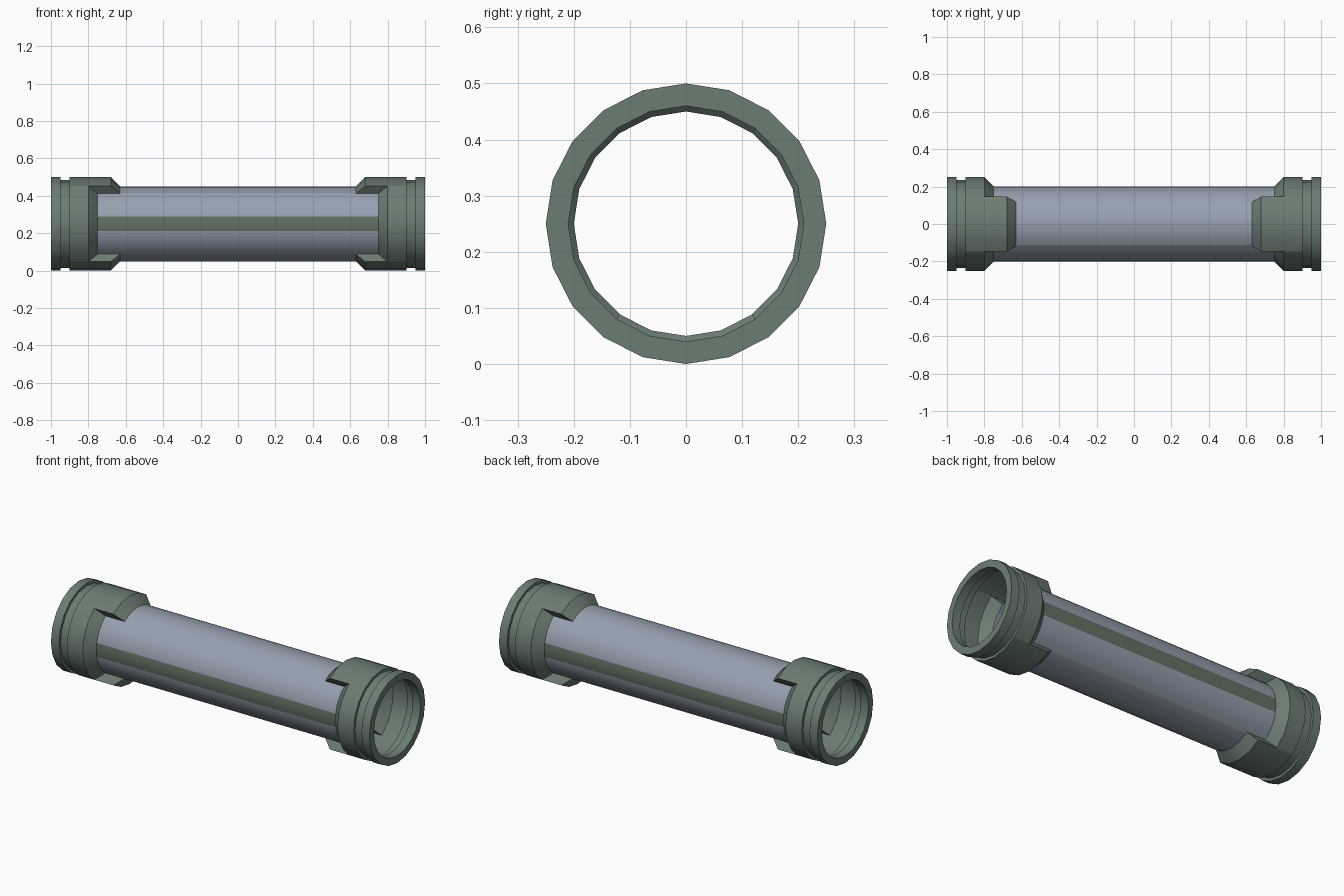
import bpy, bmesh, math

if "Cube" in bpy.data.objects:
    bpy.data.objects.remove(bpy.data.objects["Cube"])

def material(name, rgb):
    m = bpy.data.materials.new(name)
    m.diffuse_color = (*rgb, 1)
    m.use_nodes = True
    m.node_tree.nodes["Principled BSDF"].inputs["Base Color"].default_value = m.diffuse_color
    return m

GREEN = material("grey_green", (0.147, 0.205, 0.171))
STEEL = material("blue_grey", (0.305, 0.352, 0.429))
STRIPE = material("dark_green", (0.120, 0.165, 0.125))
CZ = 0.25  # height of the tube axis

def point(x, r, a):
    return (x, r * math.cos(a), CZ + r * math.sin(a))

def finish(bm, name, mats):
    bmesh.ops.remove_doubles(bm, verts=bm.verts, dist=0.0001)
    bmesh.ops.recalc_face_normals(bm, faces=bm.faces)
    me = bpy.data.meshes.new(name)
    bm.to_mesh(me)
    bm.free()
    for m in mats:
        me.materials.append(m)
    ob = bpy.data.objects.new(name, me)
    bpy.context.collection.objects.link(ob)
    bpy.ops.object.select_all(action='DESELECT')
    bpy.context.view_layer.objects.active = ob
    ob.select_set(True)
    bpy.ops.object.shade_smooth_by_angle(angle=math.radians(30))
    return ob

def add_face(bm, pts):
    return bm.faces.new([bm.verts.new(p) for p in pts])

# End collars: hollow shell with inner lip, groove, bevelled edge and two tabs
SIDES = 20
SIDE_END, TAB_END = 0.75, 0.63

def collar(name, s):
    bm = bmesh.new()
    step = math.tau / SIDES
    for i in range(SIDES):
        a, b = i * step, (i + 1) * step
        end = TAB_END if i % 10 in (3, 4, 5, 6) else SIDE_END
        prof = [(0.95, 0.235), (0.95, 0.21), (1, 0.21), (1, 0.25), (0.95, 0.25),
                (0.95, 0.235), (0.90, 0.235), (0.90, 0.25), (end + 0.05, 0.25), (end, 0.20)]
        for (x0, r0), (x1, r1) in zip(prof, prof[1:]):
            add_face(bm, [point(s * x0, r0, a), point(s * x1, r1, a),
                          point(s * x1, r1, b), point(s * x0, r0, b)])
    # Tab side walls
    for i in (3, 7, 13, 17):
        add_face(bm, [point(s * x, r, i * step) for x, r in
                      ((SIDE_END + 0.05, 0.25), (TAB_END + 0.05, 0.25),
                       (TAB_END, 0.20), (SIDE_END, 0.20))])
    return finish(bm, name, [GREEN])

collar("right_collar", 1)
collar("left_collar", -1)

# Tube body: stripe along front and back, longer under the tabs
bm = bmesh.new()
N = 32
for i in range(N):
    a, b = i * math.tau / N, (i + 1) * math.tau / N
    mid = (a + b) / 2
    end = TAB_END if abs(math.sin(mid)) > math.sin(math.radians(54)) else SIDE_END
    f = add_face(bm, [point(-end, 0.2, a), point(end, 0.2, a),
                      point(end, 0.2, b), point(-end, 0.2, b)])
    f.material_index = 1 if abs(math.sin(mid)) < 0.15 else 0
finish(bm, "tube_body", [STEEL, STRIPE])
